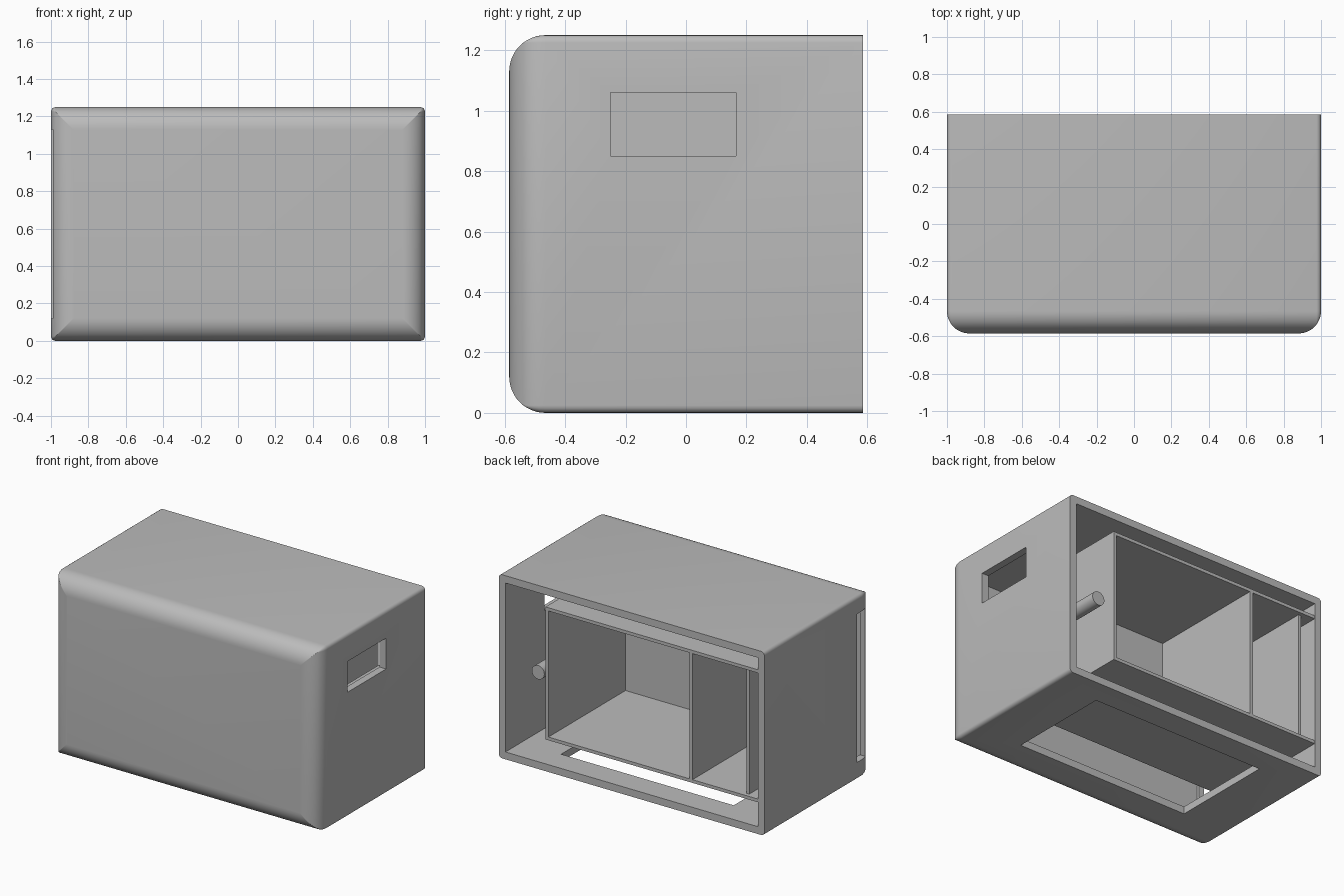
import bpy, bmesh, math

cube = bpy.data.objects.get("Cube")
if cube:
    bpy.data.objects.remove(cube, do_unlink=True)

W, D, H, T = 2.0, 1.17, 1.25, 0.05      # outer size and wall thickness
FRONT, BACK = -D / 2, D / 2
PANEL = 0.022                           # thin inner sheets

grey = bpy.data.materials.new("plain_grey")
grey.use_nodes = True
grey.diffuse_color = (0.5, 0.5, 0.5, 1)
grey.node_tree.nodes["Principled BSDF"].inputs["Base Color"].default_value = (0.5, 0.5, 0.5, 1)


def finish(name, bm):
    bmesh.ops.recalc_face_normals(bm, faces=bm.faces)
    mesh = bpy.data.meshes.new(name)
    bm.to_mesh(mesh)
    bm.free()
    mesh.materials.append(grey)
    ob = bpy.data.objects.new(name, mesh)
    bpy.context.collection.objects.link(ob)
    return ob


def block(name, x, y, z):
    """Box from (min, max) ranges on each axis."""
    bm = bmesh.new()
    bmesh.ops.create_cube(bm, size=1)
    for v in bm.verts:
        for i, (lo, hi) in enumerate((x, y, z)):
            v.co[i] = lo if v.co[i] < 0 else hi
    return finish(name, bm)


def rod(name, x, z, r, y0, y1):
    """Cylinder along y."""
    bm = bmesh.new()
    bmesh.ops.create_cone(bm, cap_ends=True, segments=32, radius1=r, radius2=r, depth=y1 - y0)
    for v in bm.verts:
        px, py, pz = v.co
        v.co = (x + px, (y0 + y1) / 2 + pz, z + py)
    return finish(name, bm)


def cut(ob, cutter):
    mod = ob.modifiers.new("cut", "BOOLEAN")
    mod.operation, mod.solver, mod.object = "DIFFERENCE", "EXACT", cutter
    bpy.context.view_layer.update()
    bpy.context.view_layer.objects.active = ob
    bpy.ops.object.modifier_apply(modifier=mod.name)
    bpy.data.objects.remove(cutter, do_unlink=True)


def smooth(ob):
    bpy.ops.object.select_all(action="DESELECT")
    ob.select_set(True)
    bpy.context.view_layer.objects.active = ob
    bpy.ops.object.shade_smooth_by_angle(angle=math.radians(30))


def rounded_ring(bm, inset, y, radius, steps=4):
    """Rounded rectangle in the xz plane."""
    hw, hh = W / 2 - inset, H / 2 - inset
    ring = []
    for q, (sx, sz) in enumerate(((1, 1), (-1, 1), (-1, -1), (1, -1))):
        for s in range(steps + 1):
            a = math.pi / 2 * (q + s / steps)
            ring.append(bm.verts.new((sx * (hw - radius) + radius * math.cos(a), y,
                                      H / 2 + sz * (hh - radius) + radius * math.sin(a))))
    return ring


# Outer shell: back edge straight, front edge rolled over with mitred corners
bm = bmesh.new()
roll, corner, n = 0.12, 0.025, 12
rings = [rounded_ring(bm, 0, BACK, corner)]
for i in range(n + 1):
    a = math.pi / 2 * i / n
    inset = roll * (1 - math.cos(a))
    rings.append(rounded_ring(bm, inset, FRONT + roll * (1 - math.sin(a)),
                              max(corner - inset, 0.002)))
for r0, r1 in zip(rings, rings[1:]):
    for i in range(len(r0)):
        j = (i + 1) % len(r0)
        bm.faces.new((r0[i], r0[j], r1[j], r1[i]))
bm.faces.new(rings[0])
bm.faces.new(rings[-1])
shell = finish("outer_shell", bm)

# Cavity, side window, floor opening and tall side slot
inner = W / 2 - T
cut(shell, block("cavity", (-inner, inner), (FRONT + T, 1), (T, H - T)))
cut(shell, block("window", (0.9, 1.1), (-0.25, 0.165), (0.85, 1.06)))
cut(shell, block("floor_opening", (-0.65, 0.65), (-0.3, 0.415), (-0.1, 0.1)))
cut(shell, block("side_slot", (-1.1, -0.9), (-0.513, -0.41), (0.12, 1.13)))
smooth(shell)

# Inner compartment box
LEFT, BOTTOM, TOP, REAR = 0.65, 0.215, 1.117, -0.268
depth = (REAR, BACK - 0.002)
upright = (BOTTOM + PANEL, TOP - PANEL)
block("box_top", (-inner, LEFT), depth, (TOP - PANEL, TOP))
block("box_bottom", (-inner, LEFT), depth, (BOTTOM, BOTTOM + PANEL))
block("box_left_wall", (LEFT - PANEL, LEFT), depth, upright)
block("box_divider", (-0.457, -0.435), depth, upright)
block("box_right_wall", (-0.865, -0.843), (REAR, BACK - 0.03), upright)
back_panel = block("box_back_panel", (-inner, LEFT - PANEL), (REAR, REAR + PANEL), upright)
cut(back_panel, rod("cable_hole", 0.4, 0.65, 0.045, REAR - 0.1, REAR + 0.1))

# Hollow pipe beside the box
pipe = rod("pipe", 0.736, 0.632, 0.047, FRONT + T, 0.54)
cut(pipe, rod("pipe_bore", 0.736, 0.632, 0.035, FRONT + T + 0.02, 0.6))
smooth(pipe)
